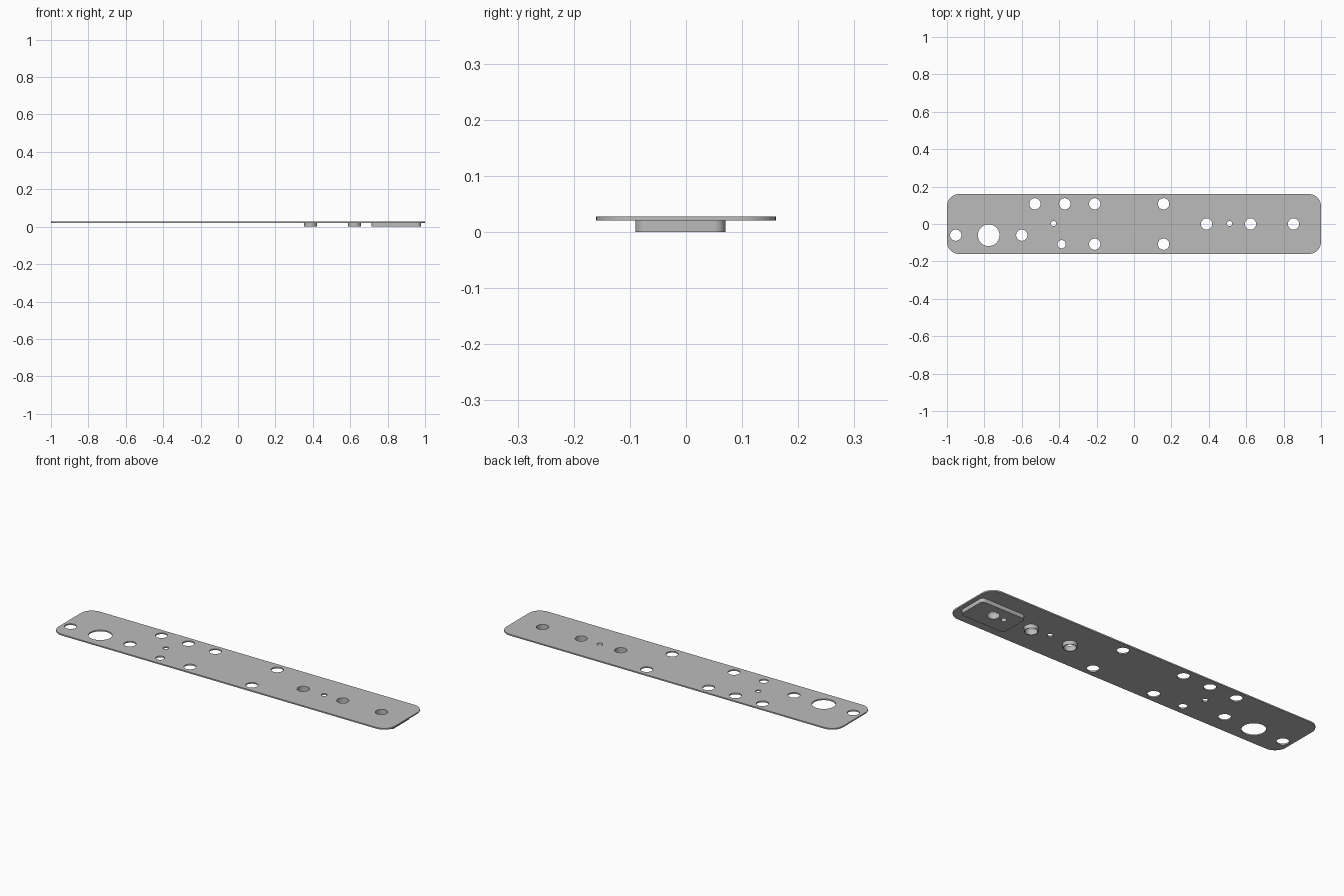
import bpy
import bmesh
from math import cos, sin, pi, radians

cube = bpy.data.objects.get("Cube")
if cube:
    bpy.data.objects.remove(cube, do_unlink=True)

grey = bpy.data.materials.new("plain grey")
grey.use_nodes = True
COLOUR = (0.5, 0.5, 0.5, 1)
grey.diffuse_color = COLOUR
grey.node_tree.nodes["Principled BSDF"].inputs["Base Color"].default_value = COLOUR


def circle(x, y, r, n=40):
    return [(x + r * cos(2 * pi * i / n), y + r * sin(2 * pi * i / n)) for i in range(n)]


def rounded_rect(x0, x1, y0, y1, r, steps=10):
    centres = [(x1 - r, y1 - r), (x0 + r, y1 - r), (x0 + r, y0 + r), (x1 - r, y0 + r)]
    points = []
    for quarter, (cx, cy) in enumerate(centres):
        for i in range(steps + 1):
            a = (quarter + i / steps) * pi / 2
            points.append((cx + r * cos(a), cy + r * sin(a)))
    return points


def slab(name, outline, holes, z0, z1):
    """Fill an outline with holes and extrude it upwards."""
    bm = bmesh.new()
    for loop in [outline] + holes:
        verts = [bm.verts.new((x, y, z0)) for x, y in loop]
        for a, b in zip(verts, verts[1:] + verts[:1]):
            bm.edges.new((a, b))
    bmesh.ops.triangle_fill(bm, use_beauty=True, edges=bm.edges[:], normal=(0, 0, 1))
    result = bmesh.ops.extrude_face_region(bm, geom=bm.faces[:])
    top = [v for v in result["geom"] if isinstance(v, bmesh.types.BMVert)]
    bmesh.ops.translate(bm, verts=top, vec=(0, 0, z1 - z0))
    bmesh.ops.recalc_face_normals(bm, faces=bm.faces[:])
    mesh = bpy.data.meshes.new(name)
    bm.to_mesh(mesh)
    bm.free()
    mesh.materials.append(grey)
    mesh.shade_smooth()
    mesh.set_sharp_from_angle(angle=radians(30))
    obj = bpy.data.objects.new(name, mesh)
    bpy.context.collection.objects.link(obj)
    return obj


PLATE_BOTTOM, PLATE_TOP = 0.021, 0.028
HOLE, PIN, SLEEVE = 0.03, 0.014, 0.034
sleeve_xs = (0.388, 0.623)
pad_hole_x = 0.853

# Holes through the plate
holes = [circle(-0.777, -0.06, 0.058), circle(-0.387, -0.108, 0.022)]
holes += [circle(x, -0.06, HOLE) for x in (-0.953, -0.6)]
holes += [circle(x, 0.108, HOLE) for x in (-0.53, -0.37, -0.21, 0.158)]
holes += [circle(x, -0.108, HOLE) for x in (-0.21, 0.158)]
holes += [circle(x, 0, HOLE) for x in sleeve_xs + (pad_hole_x,)]
holes += [circle(x, 0.002, PIN) for x in (-0.43, 0.511)]
slab("plate", rounded_rect(-1, 1, -0.16, 0.16, 0.065), holes, PLATE_BOTTOM, PLATE_TOP)

# Pad under the left end, with a through hole and a blind pin hole
slab("pad", rounded_rect(0.715, 0.978, -0.09, 0.07, 0.02),
     [circle(pad_hole_x, 0, HOLE), circle(0.79, 0, PIN)], 0, PLATE_BOTTOM)

# Sleeves under the plate
for number, x in enumerate(sleeve_xs, 1):
    slab(f"sleeve_{number}", circle(x, 0, SLEEVE), [circle(x, 0, HOLE)], 0, PLATE_BOTTOM)
